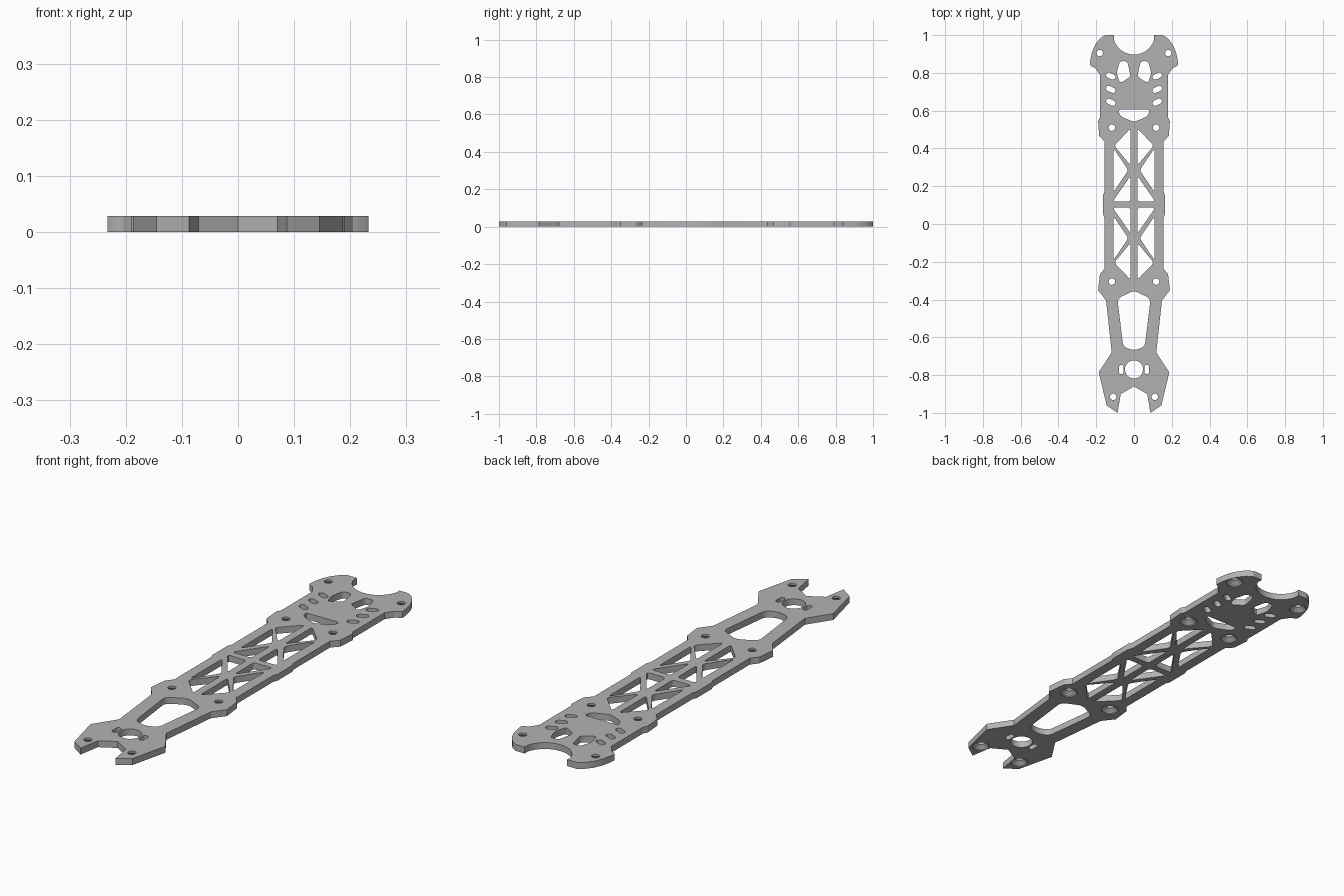
import bpy, bmesh, math
from mathutils import Vector

if "Cube" in bpy.data.objects:
    bpy.data.objects.remove(bpy.data.objects["Cube"])

THICK = 0.029

grey = bpy.data.materials.new("plate grey")
grey.use_nodes = True
colour = (0.45, 0.45, 0.45, 1)
grey.diffuse_color = colour
grey.node_tree.nodes["Principled BSDF"].inputs["Base Color"].default_value = colour


def rounded(points, radius, steps=4):
    """Round every corner of a closed polygon."""
    pts = [Vector(p) for p in points]
    out = []
    for i, p in enumerate(pts):
        a, b = pts[i - 1] - p, pts[(i + 1) % len(pts)] - p
        ra, rb = min(radius, a.length * 0.45), min(radius, b.length * 0.45)
        a, b = p + a.normalized() * ra, p + b.normalized() * rb
        for k in range(steps + 1):
            t = k / steps
            out.append(a * (1 - t) ** 2 + p * 2 * t * (1 - t) + b * t * t)
    return out


def circle(x, y, r, n=32):
    return [Vector((x + r * math.cos(math.tau * i / n), y + r * math.sin(math.tau * i / n)))
            for i in range(n)]


def slot(x, y, length, width, angle):
    """Round-ended slot."""
    r, pts = width / 2, []
    for i in range(18):
        t = math.pi * (i % 9) / 8 - math.pi / 2 + (math.pi if i > 8 else 0)
        side = 1 if i < 9 else -1
        p = Vector((side * (length / 2 - r) + r * math.cos(t), r * math.sin(t)))
        c, s = math.cos(angle), math.sin(angle)
        pts.append(Vector((x + c * p.x - s * p.y, y + s * p.x + c * p.y)))
    return pts


def mirror(pts):
    return [Vector((-p[0], p[1])) for p in reversed(pts)]


# Right half of the outline, from the round notch at the back to the front fork
notch = [(0.111 * math.sin(a), 1.008 - 0.111 * math.cos(a))
         for a in (math.radians(73) * i / 10 for i in range(11))]
horn = [(0.106, 1), (0.152, 1), (0.18, 0.982), (0.205, 0.95), (0.222, 0.91),
        (0.231, 0.87), (0.233, 0.843), (0.226, 0.836), (0.205, 0.825), (0.18, 0.79)]
side = [(0.18, 0.565), (0.19, 0.545), (0.184, 0.467), (0.155, 0.435),
        (0.155, 0.175), (0.163, 0.155), (0.163, 0.05), (0.155, 0.03),
        (0.155, -0.235), (0.18, -0.265), (0.19, -0.35), (0.148, -0.405),
        (0.118, -0.68), (0.187, -0.785), (0.145, -0.96), (0.087, -1),
        (0.07, -0.9), (0, -0.86)]
half = [Vector(p) for p in notch + horn + side]
outline = half + mirror(half[1:-1])

# Openings on the centre line
holes = [
    rounded([(-0.085, 0.605), (0.085, 0.605), (0.072, 0.57), (0, 0.54), (-0.072, 0.57)], 0.015),
    rounded([(-0.088, -0.395), (0, -0.352), (0.088, -0.395), (0.057, -0.65),
             (0, -0.67), (-0.057, -0.65)], 0.025),
    circle(0, -0.77, 0.048),
]

# Openings repeated on both sides
windows = [
    [(0.018, 0.505), (0.105, 0.415), (0.018, 0.31)],
    [(0.108, 0.4), (0.108, 0.17), (0.03, 0.285)],
    [(0.018, 0.255), (0.018, 0.119), (0.113, 0.119)],
    [(0.018, 0.087), (0.113, 0.087), (0.018, -0.05)],
    [(0.108, 0.04), (0.108, -0.19), (0.03, -0.075)],
    [(0.018, -0.1), (0.105, -0.205), (0.018, -0.295)],
    [(0.018, 0.78), (0.035, 0.862), (0.075, 0.862), (0.092, 0.8), (0.075, 0.745)],
]
paired = [rounded(w, 0.016) for w in windows]
paired += [slot(0.123, y, 0.052, 0.028, math.radians(25)) for y in (0.783, 0.713, 0.645)]
paired.append(slot(0.067, -0.77, 0.05, 0.024, math.pi / 2))
for loop in paired:
    holes += [loop, mirror(loop)]

# Flat plate with openings, extruded to thickness
bm = bmesh.new()
edges = []
for loop in [outline] + holes:
    vs = [bm.verts.new((p[0], p[1], 0)) for p in loop]
    edges += [bm.edges.new((v, vs[(i + 1) % len(vs)])) for i, v in enumerate(vs)]
bmesh.ops.triangle_fill(bm, edges=edges, use_beauty=True, use_dissolve=False)
grown = bmesh.ops.extrude_face_region(bm, geom=bm.faces[:])
bmesh.ops.translate(bm, vec=(0, 0, THICK),
                    verts=[g for g in grown["geom"] if isinstance(g, bmesh.types.BMVert)])
bmesh.ops.recalc_face_normals(bm, faces=bm.faces[:])
mesh = bpy.data.meshes.new("frame_plate")
bm.to_mesh(mesh)
bm.free()
mesh.materials.append(grey)
plate = bpy.data.objects.new("frame_plate", mesh)
bpy.context.collection.objects.link(plate)

# Screw holes, countersunk from below
bm = bmesh.new()
rings = [(-0.01, 0.037), (0.004, 0.037), (0.02, 0.017), (0.05, 0.017)]
for x, y in [(0.182, 0.905), (0.117, 0.51), (0.117, -0.305), (0.11, -0.915)]:
    for s in (-1, 1):
        levels = [[bm.verts.new((p.x, p.y, z)) for p in circle(s * x, y, r)] for z, r in rings]
        for low, high in zip(levels, levels[1:]):
            for i in range(len(low)):
                bm.faces.new((low[i - 1], low[i], high[i], high[i - 1]))
        bm.faces.new(list(reversed(levels[0])))
        bm.faces.new(levels[-1])
bmesh.ops.recalc_face_normals(bm, faces=bm.faces[:])
cut_mesh = bpy.data.meshes.new("screw_hole_cutter")
bm.to_mesh(cut_mesh)
bm.free()
cut_mesh.materials.append(grey)
cutter = bpy.data.objects.new("screw_hole_cutter", cut_mesh)
cutter.hide_render = True
bpy.context.collection.objects.link(cutter)

bpy.context.view_layer.objects.active = plate
plate.select_set(True)
mod = plate.modifiers.new("screw holes", "BOOLEAN")
mod.operation, mod.solver, mod.object = "DIFFERENCE", "EXACT", cutter
bpy.ops.object.modifier_apply(modifier=mod.name)
bpy.data.objects.remove(cutter)
bpy.ops.object.shade_smooth_by_angle(angle=math.radians(25))
